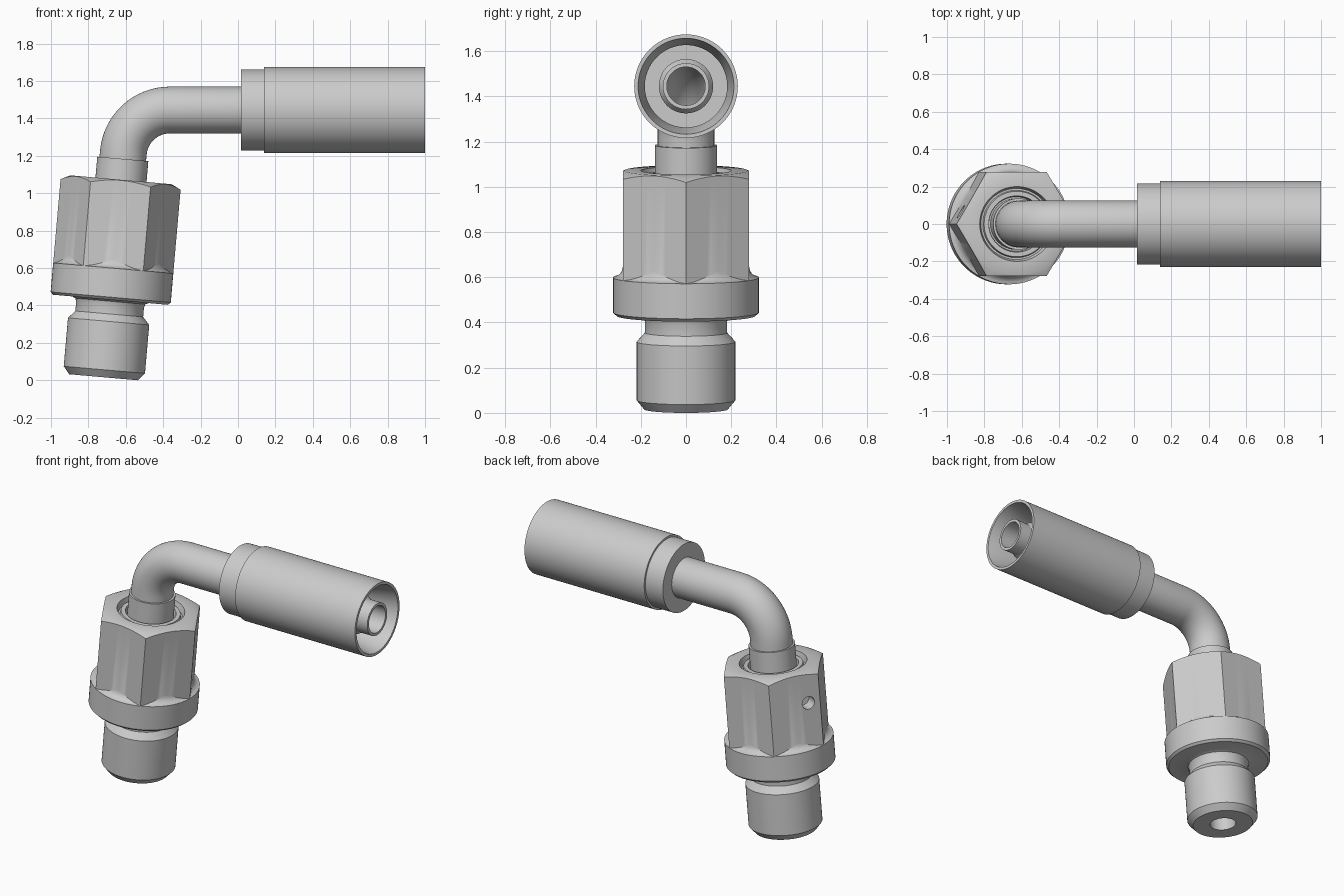
import bpy, bmesh
from math import sin, cos, sqrt, radians, pi
from mathutils import Vector

if "Cube" in bpy.data.objects:
    bpy.data.objects.remove(bpy.data.objects["Cube"])

SEG = 96
TILT = radians(5)                       # lean of the nut axis
BASE = Vector((-0.718, 0, 0.016))       # centre of the bottom face
AXIS_Z = 1.445                          # height of the hose axis


def place(o, tilt, r, z, a):
    """Cylindrical coordinates around an axis leaning by tilt towards +x."""
    d = Vector((sin(tilt), 0, cos(tilt)))
    v = Vector((cos(tilt), 0, -sin(tilt)))
    return o + d * z + (v * cos(a) + Vector((0, 1, 0)) * sin(a)) * r


def loft(name, rings):
    """Join rings of points into a closed, hollow solid."""
    bm = bmesh.new()
    rows = [[bm.verts.new(p) for p in ring] for ring in rings]
    for i, row in enumerate(rows):
        nxt = rows[(i + 1) % len(rows)]
        for j in range(SEG):
            k = (j + 1) % SEG
            bm.faces.new((row[j], row[k], nxt[k], nxt[j]))
    bmesh.ops.recalc_face_normals(bm, faces=bm.faces)
    me = bpy.data.meshes.new(name)
    bm.to_mesh(me)
    bm.free()
    ob = bpy.data.objects.new(name, me)
    bpy.context.collection.objects.link(ob)
    return ob


def activate(ob):
    bpy.ops.object.select_all(action='DESELECT')
    ob.select_set(True)
    bpy.context.view_layer.objects.active = ob


def smooth(ob):
    activate(ob)
    bpy.ops.object.shade_smooth_by_angle(angle=radians(28))


ANGLES = [2 * pi * j / SEG for j in range(SEG)]


def ring(o, tilt, r, z=0):
    return [place(o, tilt, r, z, a) for a in ANGLES]


# Nut with threaded stud: round below, hexagon above, blended by a fillet
FLAT, FLANGE = 0.279, 0.3225


def nut_profile(a):
    off = (a % (pi / 3)) - pi / 6
    h = FLAT / cos(off)
    prof = [(.08, 0), (.185, 0), (.218, .04), (.218, .30), (.182, .34),
            (.182, .39), (.188, .408), (.205, .416), (.308, .416),
            (FLANGE, .43)]
    for k in range(7):
        t = (k / 6) ** 0.6
        r = FLANGE + (h - FLANGE) * t
        prof.append((r, .635 - sqrt(max(0, .05 ** 2 - (FLAT + .05 - r) ** 2))))
    prof += [(h, 1.06 - (h - .272) * .5), (.272, 1.06), (.20, 1.06),
             (.19, 1.02), (.18, 1.02), (.175, 1.045), (.15, 1.045),
             (.145, 1.0), (.08, 1.0)]
    return prof


columns = [nut_profile(a) for a in ANGLES]
nut = loft("hex_nut_and_stud",
           [[place(BASE, TILT, *columns[j][i], ANGLES[j]) for j in range(SEG)]
            for i in range(len(columns[0]))])

# Small hole drilled in one hexagon face
origin = place(BASE, TILT, 0, .87, 0)
normal = place(BASE, TILT, 1, .87, radians(150)) - origin
side = place(BASE, TILT, 1, .87, radians(240)) - origin
bpy.ops.mesh.primitive_cylinder_add(vertices=32, radius=.04, depth=.16,
                                    location=origin + normal * .28 + side * .085)
cutter = bpy.context.object
cutter.name = "hole_cutter"
cutter.hide_render = True
cutter.rotation_mode = 'QUATERNION'
cutter.rotation_quaternion = normal.to_track_quat('Z', 'Y')
bpy.context.view_layer.update()
mod = nut.modifiers.new("hole", 'BOOLEAN')
mod.operation = 'DIFFERENCE'
mod.solver = 'EXACT'
mod.object = cutter
activate(nut)
bpy.ops.object.modifier_apply(modifier=mod.name)
bpy.data.objects.remove(cutter)
smooth(nut)

# Bent tube with collar at the nut and nipple inside the sleeve
BEND = .25
centre = Vector((-.364, 0, AXIS_Z - BEND))
arc = []
for i in range(17):
    t = TILT + (pi / 2 - TILT) * i / 16
    arc.append((centre + Vector((-cos(t), 0, sin(t))) * BEND, t))
low = place(BASE, TILT, 0, .99, 0)
top = place(BASE, TILT, 0, 1.172, 0)


def along(x):
    return Vector((x, 0, AXIS_Z))


outer = [ring(low, TILT, .137), ring(top, TILT, .137), ring(top, TILT, .125)]
outer += [ring(p, t, .125) for p, t in arc]
outer += [ring(along(x), pi / 2, r)
          for x, r in ((.12, .125), (.15, .12), (.88, .12), (.91, .102), (1.0, .102))]
inner = [ring(along(1.0), pi / 2, .085)]
inner += [ring(p, t, .085) for p, t in reversed(arc)]
inner += [ring(low, TILT, .085)]
smooth(loft("bent_tube", outer + inner))

# Crimp sleeve, open at the hose end
sleeve = [(.12, .015), (.216, .015), (.216, .14), (.229, .14), (.229, 1.0),
          (.212, 1.0), (.182, .85), (.182, .2), (.12, .2)]
smooth(loft("crimp_sleeve", [ring(along(x), pi / 2, r) for r, x in sleeve]))
